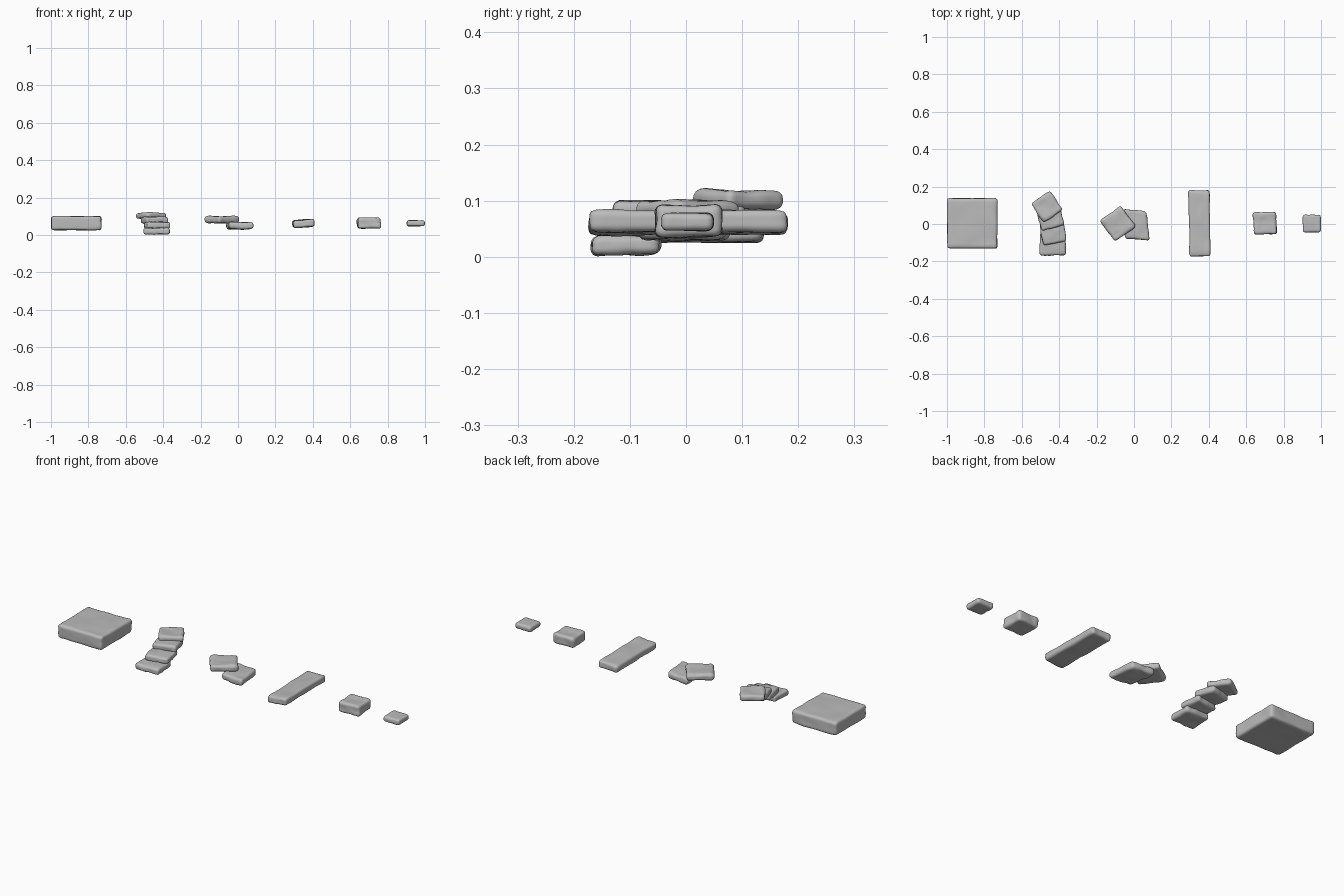
import bpy, bmesh, math
from mathutils import Vector, Matrix, noise

if "Cube" in bpy.data.objects:
    bpy.data.objects.remove(bpy.data.objects["Cube"])

stone = bpy.data.materials.new("stone grey")
stone.use_nodes = True
stone.diffuse_color = (0.5, 0.5, 0.5, 1)
stone.node_tree.nodes["Principled BSDF"].inputs["Base Color"].default_value = (0.5, 0.5, 0.5, 1)


def slab(name, centre, size, turn=0, radius=0.014, rough=0.004, skew=0, tilt=(0, 0)):
    """Worn stone: a gridded box with rounded edges and a slightly uneven surface."""
    bm = bmesh.new()
    bmesh.ops.create_cube(bm, size=2)
    bmesh.ops.subdivide_edges(bm, edges=bm.edges[:], cuts=15, use_grid_fill=True)
    half = Vector(size) / 2
    core = [h - radius for h in half]
    spin = Matrix.Rotation(math.radians(turn), 3, "Z")
    for v in bm.verts:
        # crowd the grid towards the edges, then round them
        p = Vector([math.copysign(1 - (1 - abs(u)) ** 1.8, u) * h for u, h in zip(v.co, half)])
        inner = Vector([max(-c, min(c, u)) for u, c in zip(p, core)])
        out = (p - inner).normalized()
        p = inner + out * radius
        # broad dents and shallow chips
        seed = p + Vector(centre) * 7
        p += out * rough * (noise.noise(seed * 14) + 0.5 * noise.noise(seed * 38))
        p.x += skew * p.y
        p.z += tilt[0] * p.x + tilt[1] * p.y
        v.co = spin @ p
    mesh = bpy.data.meshes.new(name)
    bm.to_mesh(mesh)
    bm.free()
    mesh.materials.append(stone)
    mesh.shade_smooth()
    obj = bpy.data.objects.new(name, mesh)
    obj.location = centre
    bpy.context.collection.objects.link(obj)


# Large square paving block
slab("large_block", (-0.865, 0.004, 0.063), (0.268, 0.268, 0.074), rough=0.003)

# Curving flight of four thin steps
slab("step_1", (-0.435, -0.107, 0.021), (0.14, 0.122, 0.034), 0, 0.013, 0.005, tilt=(0, 0.03))
slab("step_2", (-0.432, -0.045, 0.052), (0.13, 0.12, 0.036), 10, 0.013, 0.005)
slab("step_3", (-0.447, 0.035, 0.079), (0.125, 0.115, 0.036), 16, 0.013, 0.005)
slab("step_4", (-0.466, 0.093, 0.102), (0.122, 0.122, 0.032), 34, 0.013, 0.005)

# Two overlapping flat stones
slab("lower_flat_stone", (0.01, -0.004, 0.05), (0.132, 0.155, 0.038), -5, 0.015, 0.005, -0.2)
slab("upper_flat_stone", (-0.087, 0.003, 0.082), (0.138, 0.14, 0.036), 36, 0.015, 0.005)

# Long plank-like stone
slab("long_stone", (0.35, 0.003, 0.061), (0.112, 0.354, 0.04), 0.8, 0.013, 0.004, tilt=(0.06, 0))

# Two small single stones
slab("small_block", (0.7, 0.003, 0.064), (0.124, 0.118, 0.058), 2, 0.014, 0.005)
slab("tiny_stone", (0.951, 0.002, 0.062), (0.096, 0.094, 0.031), 0, 0.012, 0.002)
